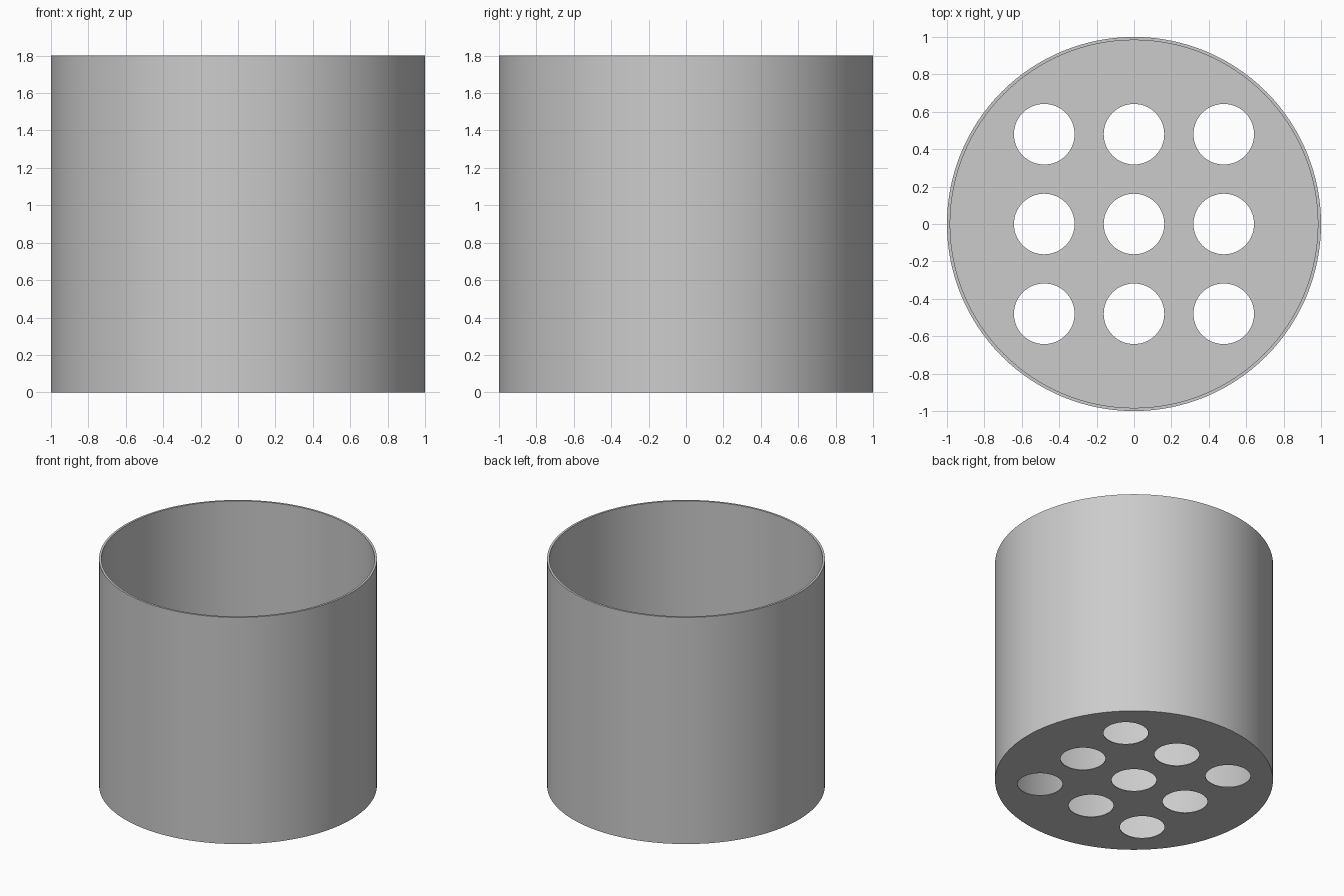
import bpy, bmesh, math

cube = bpy.data.objects.get("Cube")
if cube:
    bpy.data.objects.remove(cube, do_unlink=True)

OUTER, INNER, HEIGHT, FLOOR = 1.0, 0.983, 1.8, 0.006
HOLE, PITCH, SIDES = 0.162, 0.48, 128

# One plain grey
grey = bpy.data.materials.new("light grey")
grey.use_nodes = True
colour = (0.6, 0.6, 0.6, 1)
grey.diffuse_color = colour
grey.node_tree.nodes["Principled BSDF"].inputs["Base Color"].default_value = colour


def cylinder(name, radius, bottom, top, x=0, y=0, sides=SIDES):
    bpy.ops.mesh.primitive_cylinder_add(
        vertices=sides, radius=radius, depth=top - bottom,
        location=(x, y, (bottom + top) / 2))
    obj = bpy.context.object
    obj.name = name
    return obj


# Pot body, hollowed and drilled with boolean cutters
pot = cylinder("pot_body", OUTER, 0, HEIGHT)
pot.data.materials.append(grey)

cutters = [cylinder("cavity_cutter", INNER, FLOOR, HEIGHT + 0.2)]
for i in (-1, 0, 1):
    for j in (-1, 0, 1):
        cutters.append(cylinder("drain_hole_cutter", HOLE, -0.2, 0.3,
                                i * PITCH, j * PITCH, 64))

bpy.context.view_layer.objects.active = pot
for cutter in cutters:
    cut = pot.modifiers.new("cut", "BOOLEAN")
    cut.operation = "DIFFERENCE"
    cut.solver = "EXACT"
    cut.object = cutter
    bpy.ops.object.modifier_apply(modifier=cut.name)
for cutter in cutters:
    bpy.data.objects.remove(cutter, do_unlink=True)

# Smooth walls, crisp rim and hole edges
bpy.ops.object.select_all(action="DESELECT")
pot.select_set(True)
bpy.ops.object.shade_smooth_by_angle(angle=math.radians(30))
